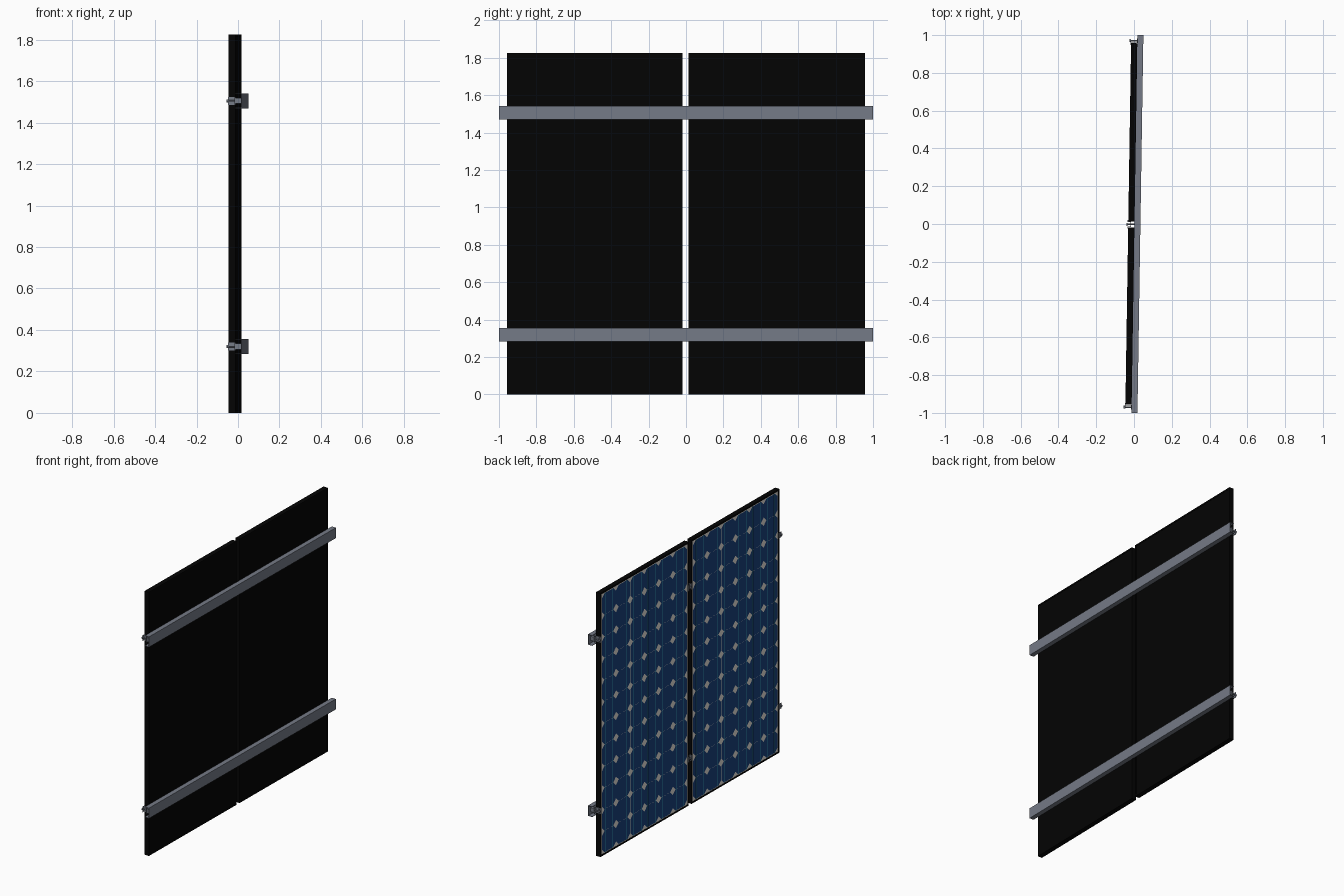
import bpy, bmesh, math
from mathutils import Matrix, Vector

if "Cube" in bpy.data.objects:
    bpy.data.objects.remove(bpy.data.objects["Cube"])

# whole array is turned slightly about z
TURN = Matrix.Rotation(-0.0157, 4, 'Z')


def material(name, rgb):
    m = bpy.data.materials.new(name)
    m.diffuse_color = (*rgb, 1)
    m.use_nodes = True
    m.node_tree.nodes["Principled BSDF"].inputs["Base Color"].default_value = m.diffuse_color
    return m


BLACK = material("black_frame", (0.0012, 0.0012, 0.0012))
BLUE = material("cell_blue", (0.009, 0.052, 0.20))
TEAL = material("busbar_teal", (0.04, 0.32, 0.50))
WHITE = material("backsheet_white", (0.78, 0.76, 0.71))
STEEL = material("rail_steel", (0.178, 0.195, 0.24))
CLAMP = material("clamp_steel", (0.18, 0.20, 0.24))


def finish(name, bm, mats):
    bmesh.ops.transform(bm, matrix=TURN, verts=bm.verts)
    me = bpy.data.meshes.new(name)
    bm.to_mesh(me)
    bm.free()
    for m in mats:
        me.materials.append(m)
    ob = bpy.data.objects.new(name, me)
    bpy.context.collection.objects.link(ob)
    return ob


def box(bm, x0, x1, y0, y1, z0, z1):
    mat = Matrix.Translation(((x0 + x1) / 2, (y0 + y1) / 2, (z0 + z1) / 2))
    mat = mat @ Matrix.Diagonal((x1 - x0, y1 - y0, z1 - z0, 1))
    bmesh.ops.create_cube(bm, size=1, matrix=mat)


def extrude(bm, points, vec):
    """Extrude a closed outline of 3D points along vec into a solid."""
    f = bm.faces.new([bm.verts.new(p) for p in points])
    r = bmesh.ops.extrude_face_region(bm, geom=[f], use_keep_orig=True)
    verts = [v for v in r["geom"] if isinstance(v, bmesh.types.BMVert)]
    bmesh.ops.translate(bm, verts=verts, vec=vec)
    bmesh.ops.recalc_face_normals(bm, faces=bm.faces)


def cylinder(bm, x0, x1, y, z, radius, sides):
    mat = Matrix.Translation(((x0 + x1) / 2, y, z)) @ Matrix.Rotation(math.pi / 2, 4, 'Y')
    bmesh.ops.create_cone(bm, cap_ends=True, segments=sides, radius1=radius,
                          radius2=radius, depth=x1 - x0, matrix=mat)


FRONT, BACK, TOP = -0.0305, 0.0025, 1.825
RIM = 0.011
COLS, ROWS = 6, 12


def panel(side, y0, y1):
    # frame: four bars
    bm = bmesh.new()
    box(bm, FRONT, BACK, y0, y0 + RIM, 0, TOP)
    box(bm, FRONT, BACK, y1 - RIM, y1, 0, TOP)
    box(bm, FRONT, BACK, y0 + RIM, y1 - RIM, 0, RIM)
    box(bm, FRONT, BACK, y0 + RIM, y1 - RIM, TOP - RIM, TOP)
    finish(side + "_panel_frame", bm, [BLACK])

    # black back cover, slightly recessed
    a, b, c, d = y0 + RIM, y1 - RIM, RIM, TOP - RIM
    bm = bmesh.new()
    box(bm, FRONT + 0.006, BACK - 0.002, a, b, c, d)
    finish(side + "_panel_back", bm, [BLACK])

    # pale sheet behind the cells
    bm = bmesh.new()
    box(bm, FRONT + 0.002, FRONT + 0.006, a, b, c, d)
    finish(side + "_panel_backsheet", bm, [WHITE])

    # cells with cut corners, and thin busbars over them
    bm = bmesh.new()
    bars = bmesh.new()
    m = 0.005
    cw, ch = (b - a - 2 * m) / COLS, (d - c - 2 * m) / ROWS
    cut, gap = 0.028, 0.0006
    hw, hh = cw / 2 - gap, ch / 2 - gap
    for i in range(COLS):
        yc = a + m + (i + 0.5) * cw
        for j in range(ROWS):
            zc = c + m + (j + 0.5) * ch
            pts = [(-hw, -hh + cut), (-hw, hh - cut), (-hw + cut, hh), (hw - cut, hh),
                   (hw, hh - cut), (hw, -hh + cut), (hw - cut, -hh), (-hw + cut, -hh)]
            f = bm.faces.new([bm.verts.new((FRONT + 0.0012, yc + p, zc + q)) for p, q in pts])
            f.normal_update()
            if f.normal.x > 0:
                f.normal_flip()
        for k in (-1, 1):
            y = yc + k * cw * 0.26
            box(bars, FRONT + 0.0006, FRONT + 0.0014, y - 0.0018, y + 0.0018, c + m, d - m)
    finish(side + "_panel_cells", bm, [BLUE])
    finish(side + "_panel_busbars", bars, [TEAL])


panel("right", -0.957, -0.018)
panel("left", 0.013, 0.957)


def bolt(bm, y, z, head_base):
    cylinder(bm, head_base - 0.006, head_base, y, z, 0.008, 6)
    cylinder(bm, head_base, 0.031, y, z, 0.004, 10)
    box(bm, 0.004, 0.030, y - 0.009, y + 0.009, z - 0.014, z + 0.014)


H = 0.019   # half height of a clamp
T = 0.003   # sheet thickness
for level, z in (("lower", 0.32), ("upper", 1.505)):
    # channel rail, open towards the panels
    bm = bmesh.new()
    x0, x1, h = BACK, 0.034, 0.036
    extrude(bm, [(x0, -1, z - h), (x1, -1, z - h), (x1, -1, z + h), (x0, -1, z + h),
                 (x0, -1, z + h - T), (x1 - T, -1, z + h - T),
                 (x1 - T, -1, z - h + T), (x0, -1, z - h + T)], Vector((0, 2, 0)))
    finish(level + "_rail", bm, [STEEL])

    # end clamps: Z-shaped strip gripping the outer frame edge
    for side, edge, s in (("right", -0.957, -1), ("left", 0.957, 1)):
        bm = bmesh.new()
        prof = [(FRONT - T, -0.009), (FRONT - T, 0.020), (FRONT, 0.020), (FRONT, 0.001 + T),
                (BACK - T, 0.001 + T), (BACK - T, 0.026), (BACK, 0.026), (BACK, 0.001),
                (FRONT, 0.001), (FRONT, -0.009)]
        extrude(bm, [(x, edge + s * y, z - H) for x, y in prof], Vector((0, 0, 2 * H)))
        bolt(bm, edge + s * 0.013, z, FRONT - T)
        finish(f"{level}_{side}_end_clamp", bm, [CLAMP])

    # middle clamp: hat-shaped strip set in the gap between panels
    bm = bmesh.new()
    yc, w, o, depth = -0.0025, 0.0145, 0.023, FRONT + 0.014
    half = [(FRONT - T, w - T), (FRONT - T, o), (FRONT, o), (FRONT, w), (depth, w)]
    prof = [(depth - T, w - T)] + half
    prof += [(x, -y) for x, y in reversed(prof)]
    extrude(bm, [(x, yc + y, z - H) for x, y in prof], Vector((0, 0, 2 * H)))
    bolt(bm, yc, z, FRONT - T)
    finish(level + "_middle_clamp", bm, [CLAMP])
